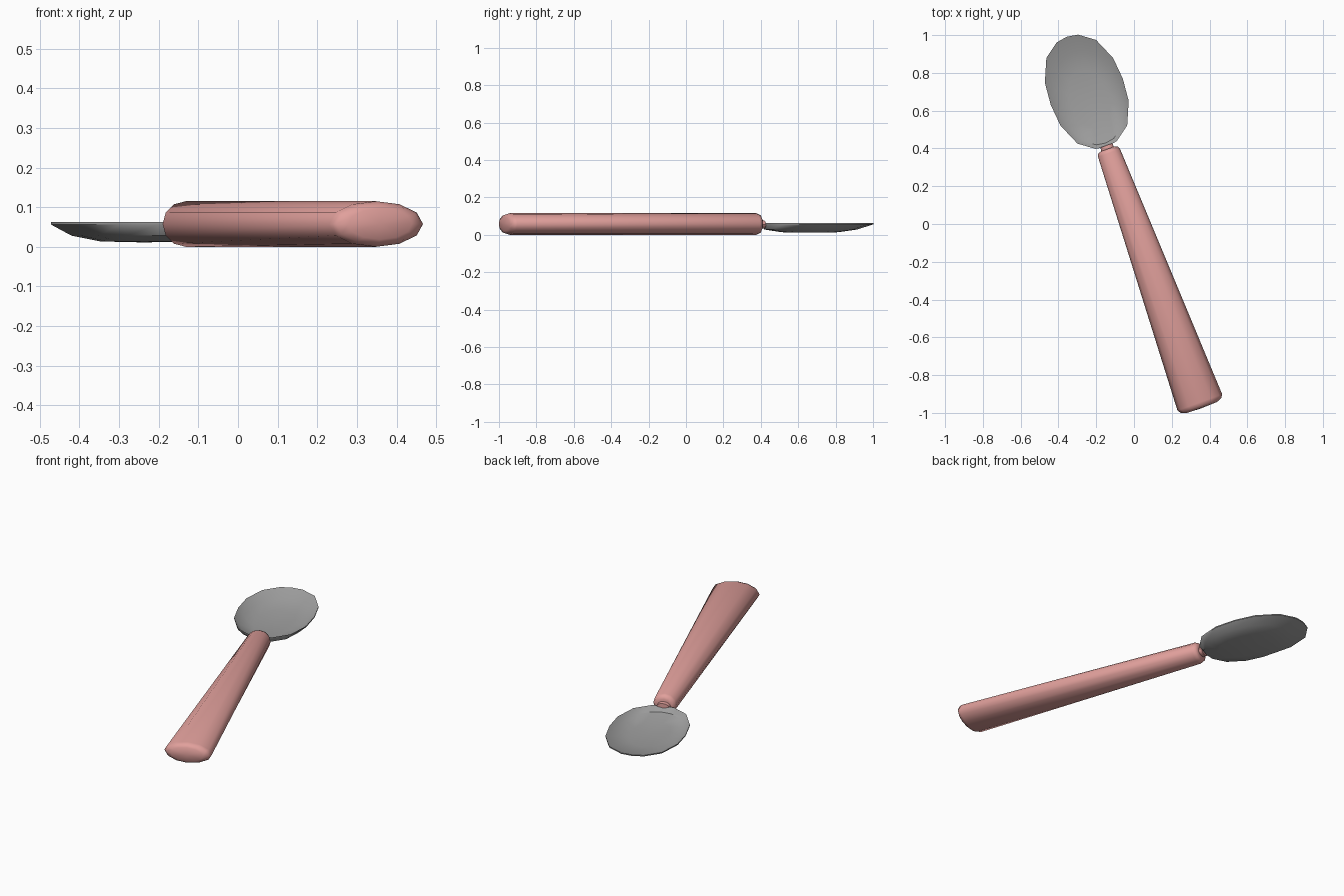
import bpy, bmesh, math
from mathutils import Matrix, Vector

if "Cube" in bpy.data.objects:
    bpy.data.objects.remove(bpy.data.objects["Cube"])


def material(name, rgb):
    m = bpy.data.materials.new(name)
    m.diffuse_color = (*rgb, 1)
    m.use_nodes = True
    m.node_tree.nodes["Principled BSDF"].inputs["Base Color"].default_value = m.diffuse_color
    return m


PINK = material("dusty pink", (0.75, 0.35, 0.33))
GREY = material("steel grey", (0.36, 0.36, 0.36))

# Spoon frame: origin at bowl centre, local y runs towards the bowl tip
FRAME = Matrix.Translation((-0.25, 0.70, 0)) @ Matrix.Rotation(math.radians(20), 4, 'Z')


def loft(name, rings, mat, angle):
    """Skin a list of rings; single-point rings close the ends as fans."""
    bm = bmesh.new()
    loops = [[bm.verts.new(FRAME @ Vector(p)) for p in r] for r in rings]
    n = max(len(r) for r in rings)
    for a, b in zip(loops, loops[1:]):
        for i in range(n):
            j = (i + 1) % n
            quad = [a[i % len(a)], a[j % len(a)], b[j % len(b)], b[i % len(b)]]
            bm.faces.new(list(dict.fromkeys(quad)))
    bmesh.ops.recalc_face_normals(bm, faces=bm.faces)
    me = bpy.data.meshes.new(name)
    bm.to_mesh(me)
    bm.free()
    me.materials.append(mat)
    ob = bpy.data.objects.new(name, me)
    bpy.context.collection.objects.link(ob)
    bpy.context.view_layer.objects.active = ob
    ob.select_set(True)
    bpy.ops.object.shade_smooth_by_angle(angle=math.radians(angle))
    ob.select_set(False)
    return ob


def oval(y, half_w, half_h, z=0.0575, n=12):
    return [(half_w * math.cos(t), y, z + half_h * math.sin(t))
            for t in (2 * math.pi * i / n for i in range(n))]


# Handle: oval section, flaring in width towards the rounded butt
handle = [[(0, -1.782, 0.0575)]]
for y, s in ((-1.779, 0.68), (-1.768, 0.9), (-1.75, 1)):
    handle.append(oval(y, 0.126 * s, 0.0575 * s))
for y, s in ((-0.345, 1), (-0.328, 0.88), (-0.322, 0.6)):
    handle.append(oval(y, 0.062 * s, 0.0575 * s))
handle.append([(0, -0.322, 0.0575)])
loft("handle", handle, PINK, 50)

# Neck: short plug joining handle and bowl
loft("neck", [[(0, -0.34, 0.0575)], oval(-0.34, 0.036, 0.024),
              oval(-0.302, 0.034, 0.022, 0.055), [(0, -0.302, 0.055)]], PINK, 40)

# Bowl: thin 16-sided dish, steepest next to the neck
quarter = [(0.203, 0), (0.192, 0.121), (0.14, 0.241), (0.06, 0.30), (0, 0.31)]
half = quarter + [(-x, y) for x, y in quarter[-2::-1]]
outline = half + [(x, -y) for x, y in half[-2:0:-1]]
levels = [(1, 0, 0.056), (0.82, -0.035, 0.028), (0.5, -0.04, 0.0135)]


def dish(scale, shift, z):
    return [(x * scale, y * scale + shift, z) for x, y in outline]


under = [dish(*l) for l in reversed(levels)]
inner = [dish(s, d, z + 0.006) for s, d, z in levels]
loft("bowl", [[(0, -0.04, 0.011)]] + under + inner + [[(0, -0.04, 0.017)]], GREY, 40)
